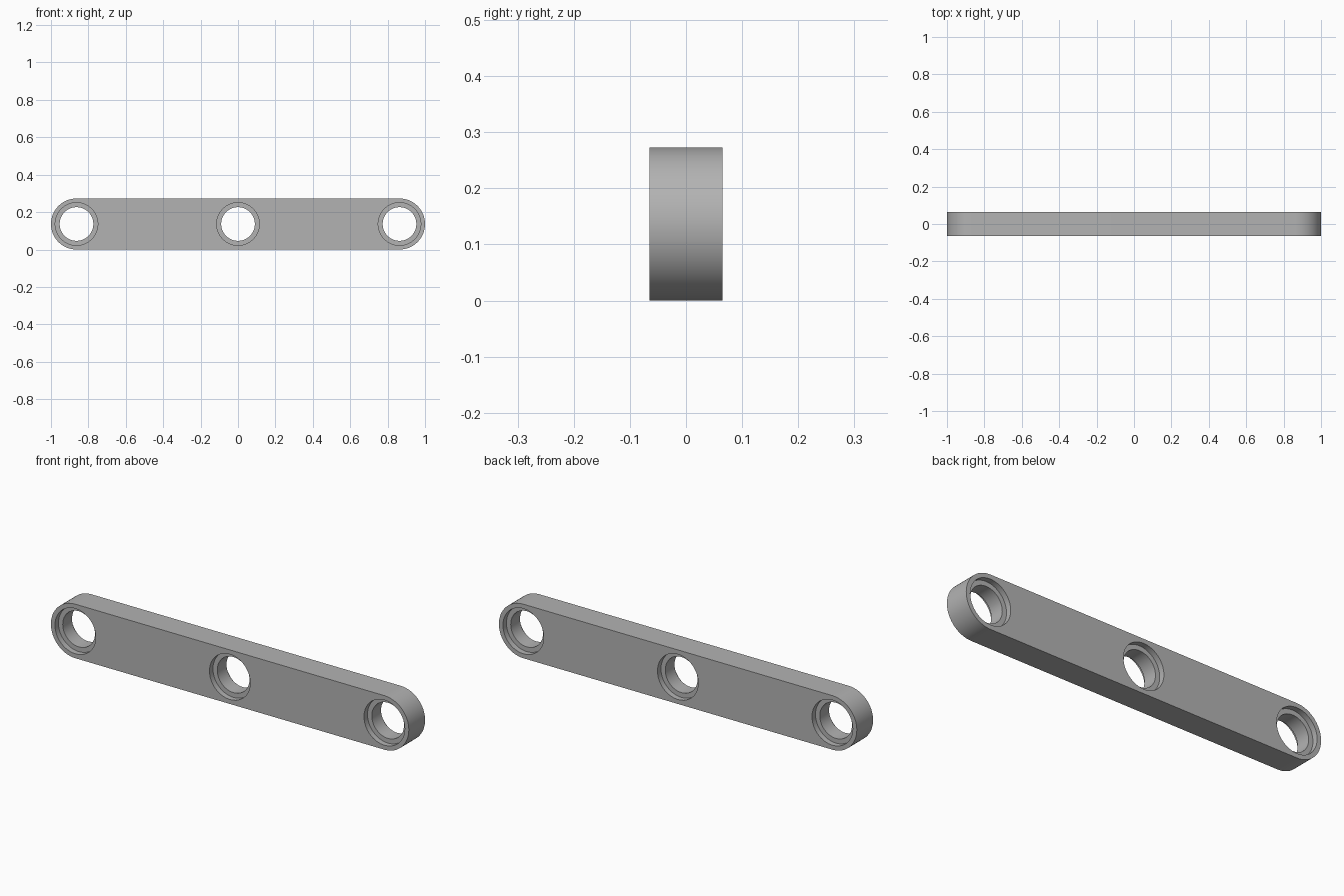
import bpy, bmesh
from math import pi, sin, cos, radians

cube = bpy.data.objects.get("Cube")
if cube:
    bpy.data.objects.remove(cube, do_unlink=True)

RADIUS = 0.1365          # rounded end radius, half the bar height
HALF_DEPTH = 0.065
END_X = 1 - RADIUS       # centre of each rounded end
HOLE, RECESS, RECESS_DEPTH = 0.09, 0.114, 0.028
SEGMENTS = 64

grey = bpy.data.materials.new("grey")
grey.use_nodes = True
colour = (0.45, 0.45, 0.45, 1)
grey.diffuse_color = colour
grey.node_tree.nodes["Principled BSDF"].inputs["Base Color"].default_value = colour


def make_object(name, bm):
    bmesh.ops.recalc_face_normals(bm, faces=bm.faces)
    mesh = bpy.data.meshes.new(name)
    bm.to_mesh(mesh)
    bm.free()
    mesh.materials.append(grey)
    obj = bpy.data.objects.new(name, mesh)
    bpy.context.collection.objects.link(obj)
    return obj


# Bar with fully rounded ends, extruded through its depth
bm = bmesh.new()
outline = []
for side in (1, -1):
    for i in range(SEGMENTS // 2 + 1):
        a = -pi / 2 + 2 * pi * i / SEGMENTS
        outline.append(bm.verts.new((side * (END_X + RADIUS * cos(a)), -HALF_DEPTH,
                                     RADIUS + side * RADIUS * sin(a))))
face = bm.faces.new(outline)
extruded = bmesh.ops.extrude_face_region(bm, geom=[face], use_keep_orig=True)
back = [v for v in extruded["geom"] if isinstance(v, bmesh.types.BMVert)]
bmesh.ops.translate(bm, verts=back, vec=(0, 2 * HALF_DEPTH, 0))
bar = make_object("link_bar", bm)

# Stepped hole cutters: a through hole widened into a recess on both faces
bm = bmesh.new()
step, outside = HALF_DEPTH - RECESS_DEPTH, HALF_DEPTH + 0.05
profile = [(RECESS, -outside), (RECESS, -step), (HOLE, -step),
           (HOLE, step), (RECESS, step), (RECESS, outside)]
for x in (-END_X, 0, END_X):
    rings = [[bm.verts.new((x + r * cos(2 * pi * i / SEGMENTS), y,
                            RADIUS + r * sin(2 * pi * i / SEGMENTS)))
              for i in range(SEGMENTS)] for r, y in profile]
    for a, b in zip(rings, rings[1:]):
        for i in range(SEGMENTS):
            j = (i + 1) % SEGMENTS
            bm.faces.new((a[i], a[j], b[j], b[i]))
    bm.faces.new(rings[0])
    bm.faces.new(rings[-1])
cutter = make_object("hole_cutter", bm)
cutter.hide_render = True

# Cut the holes, then remove the helper
cut = bar.modifiers.new("holes", 'BOOLEAN')
cut.operation = 'DIFFERENCE'
cut.solver = 'EXACT'
cut.object = cutter
bpy.ops.object.select_all(action='DESELECT')
bpy.context.view_layer.objects.active = bar
bar.select_set(True)
bpy.ops.object.modifier_apply(modifier=cut.name)
bpy.data.objects.remove(cutter, do_unlink=True)
bpy.ops.object.shade_smooth_by_angle(angle=radians(30))
